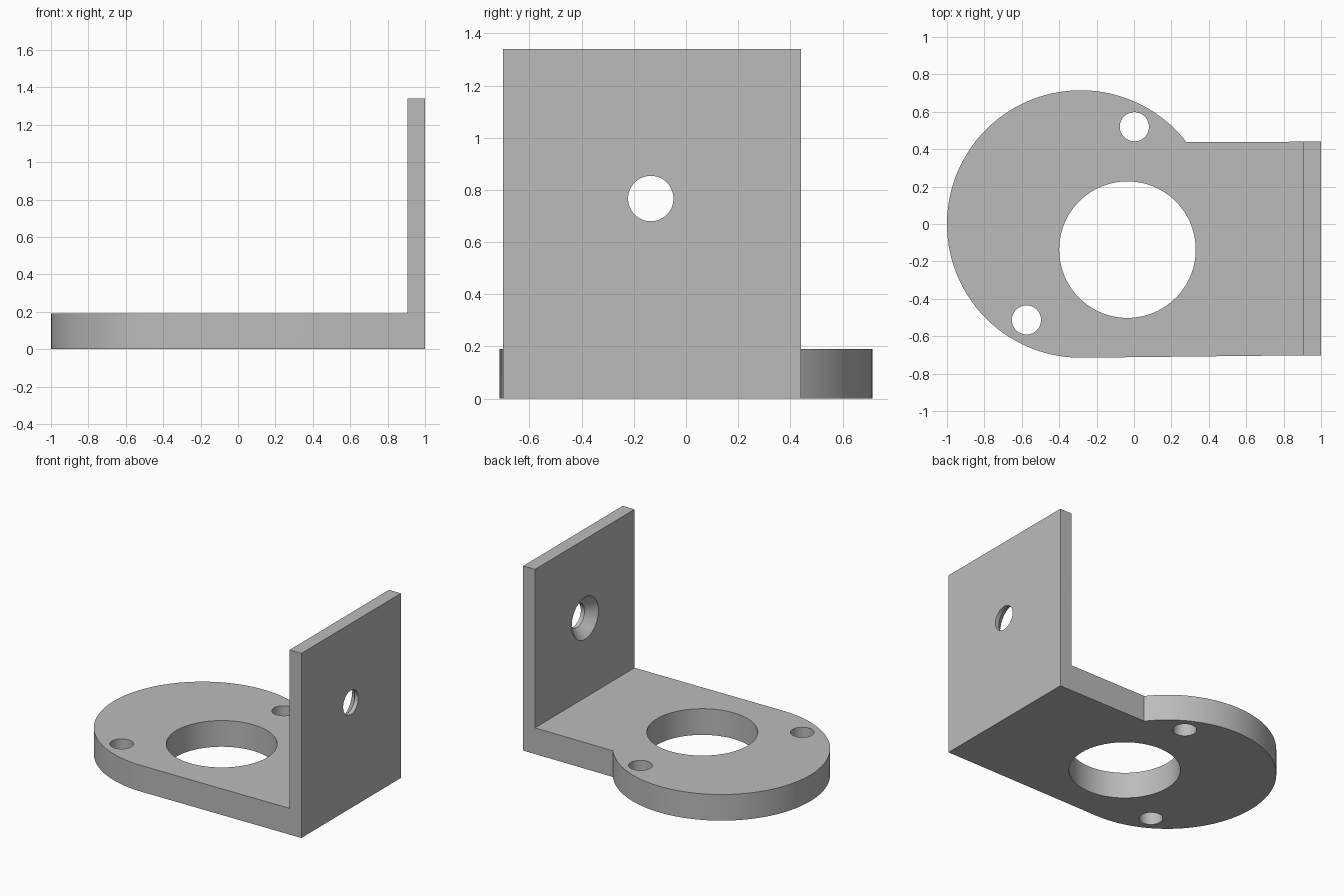
import bpy, bmesh, math
from mathutils import Matrix, Vector

cube = bpy.data.objects.get("Cube")
if cube:
    bpy.data.objects.remove(cube, do_unlink=True)

THICK, TOP, INNER = 0.19, 1.34, 0.905
CENTRE, RADIUS = Vector((-0.285, 0.0)), 0.715

grey = bpy.data.materials.new("plain grey")
grey.use_nodes = True
colour = (0.5, 0.5, 0.5, 1)
grey.diffuse_color = colour
grey.node_tree.nodes["Principled BSDF"].inputs["Base Color"].default_value = colour


def new_object(name, bm):
    bmesh.ops.recalc_face_normals(bm, faces=bm.faces)
    mesh = bpy.data.meshes.new(name)
    bm.to_mesh(mesh)
    bm.free()
    mesh.materials.append(grey)
    obj = bpy.data.objects.new(name, mesh)
    bpy.context.collection.objects.link(obj)
    return obj


# Outline: rounded disc blending into a straight arm that ends at the upright
bm = bmesh.new()
start = math.asin(0.438 / RADIUS)
end = math.radians(270)
steps = 72
outline = []
for i in range(steps + 1):
    a = start + (end - start) * i / steps
    outline.append(bm.verts.new((CENTRE.x + RADIUS * math.cos(a), RADIUS * math.sin(a), 0)))
front_inner = bm.verts.new((INNER, -0.702, 0))
back_inner = bm.verts.new((INNER, 0.44, 0))
front_outer = bm.verts.new((1, -0.702, 0))
back_outer = bm.verts.new((1, 0.44, 0))
plate = bm.faces.new(outline + [front_inner, back_inner])
strip = bm.faces.new([front_inner, front_outer, back_outer, back_inner])

# Thicken the plate, then raise the end strip into the upright
result = bmesh.ops.extrude_face_region(bm, geom=[plate, strip], use_keep_orig=True)
raised = [g for g in result["geom"] if isinstance(g, bmesh.types.BMVert)]
bmesh.ops.translate(bm, verts=raised, vec=(0, 0, THICK))
lid = next(g for g in result["geom"] if isinstance(g, bmesh.types.BMFace)
           and g.calc_center_median().x > INNER)
result = bmesh.ops.extrude_face_region(bm, geom=[lid])
raised = [g for g in result["geom"] if isinstance(g, bmesh.types.BMVert)]
bmesh.ops.translate(bm, verts=raised, vec=(0, 0, TOP - THICK))
if lid.is_valid:
    bmesh.ops.delete(bm, geom=[lid], context="FACES_ONLY")
bmesh.ops.recalc_face_normals(bm, faces=bm.faces)
bmesh.ops.dissolve_limit(bm, angle_limit=0.002, verts=bm.verts, edges=bm.edges)
bracket = new_object("angle_bracket", bm)


def cut(name, centre, r1, r2, depth, axis="Z", segments=64):
    """Cut a round or tapered hole whose middle is at centre."""
    cutter_bm = bmesh.new()
    turn = Matrix.Rotation(math.pi / 2, 4, "Y") if axis == "X" else Matrix()
    bmesh.ops.create_cone(cutter_bm, cap_ends=True, segments=segments, radius1=r1,
                          radius2=r2, depth=depth, matrix=Matrix.Translation(centre) @ turn)
    cutter = new_object(name, cutter_bm)
    cutter.hide_render = True
    mod = bracket.modifiers.new(name, "BOOLEAN")
    mod.operation = "DIFFERENCE"
    mod.solver = "EXACT"
    mod.object = cutter
    bpy.context.view_layer.objects.active = bracket
    bpy.ops.object.modifier_apply(modifier=name)
    bpy.data.objects.remove(cutter, do_unlink=True)


# Holes through the plate
cut("centre_hole", (-0.035, -0.137, THICK / 2), 0.365, 0.365, 0.5, segments=96)
for x, y in ((0.002, 0.52), (-0.575, -0.513)):
    cut("screw_hole", (x, y, THICK / 2), 0.078, 0.078, 0.5, segments=48)

# Countersunk hole through the upright, wide on the inner side
cut("upright_hole", (0.95, -0.135, 0.767), 0.087, 0.087, 0.4, "X")
cut("countersink", (INNER + 0.028, -0.135, 0.767), 0.173, 0.077, 0.096, "X")

# Smooth the curved walls, keep the edges crisp
bpy.ops.object.select_all(action="DESELECT")
bracket.select_set(True)
bpy.context.view_layer.objects.active = bracket
bpy.ops.object.shade_smooth_by_angle(angle=math.radians(30))
